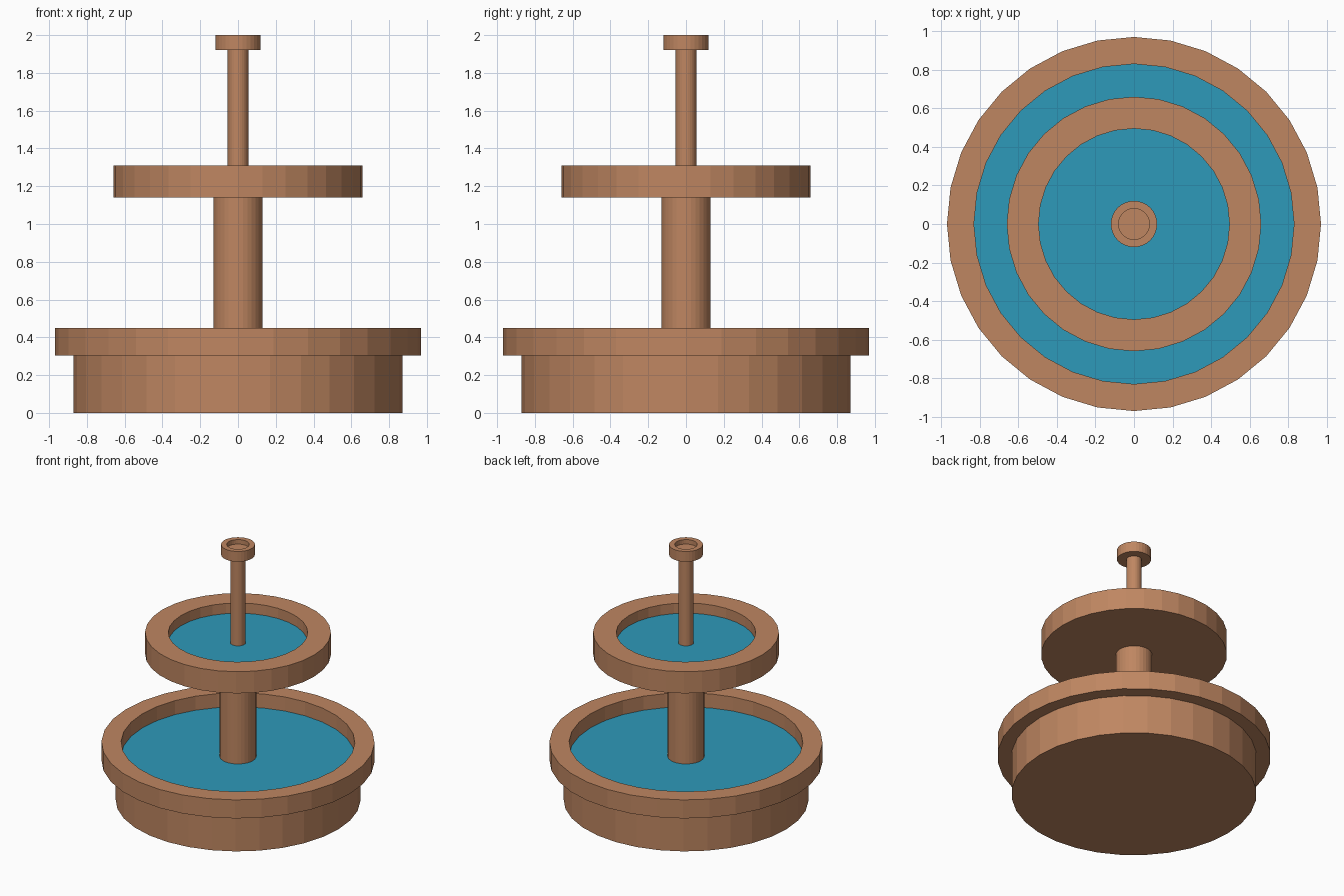
import bpy
import bmesh
from math import cos, sin, tau

if "Cube" in bpy.data.objects:
    bpy.data.objects.remove(bpy.data.objects["Cube"])

SIDES = 32


def material(name, color):
    m = bpy.data.materials.new(name)
    m.diffuse_color = color
    m.use_nodes = True
    m.node_tree.nodes["Principled BSDF"].inputs["Base Color"].default_value = m.diffuse_color
    return m


stone = material("terracotta", (0.52, 0.24, 0.12, 1))
blue = material("water_blue", (0.027, 0.32, 0.49, 1))


def lathe(name, profile, mat):
    """Spin (radius, z) points round z; both ends are closed with flat caps."""
    bm = bmesh.new()
    rings = [[bm.verts.new((r * cos(tau * i / SIDES), r * sin(tau * i / SIDES), z))
              for i in range(SIDES)] for r, z in profile]
    for low, high in zip(rings, rings[1:]):
        for i in range(SIDES):
            j = (i + 1) % SIDES
            bm.faces.new((low[i], low[j], high[j], high[i]))
    bm.faces.new(rings[0][::-1])
    bm.faces.new(rings[-1])
    bmesh.ops.recalc_face_normals(bm, faces=bm.faces)
    mesh = bpy.data.meshes.new(name)
    bm.to_mesh(mesh)
    bm.free()
    mesh.materials.append(mat)
    ob = bpy.data.objects.new(name, mesh)
    bpy.context.collection.objects.link(ob)
    return ob


def cylinder(name, r, z0, z1, mat):
    return lathe(name, [(r, z0), (r, z1)], mat)


# Lower basin with overhanging rim
lathe("lower_basin", [(0.87, 0), (0.87, 0.305), (0.97, 0.305), (0.97, 0.45),
                      (0.83, 0.45), (0.83, 0.30)], stone)
cylinder("lower_water", 0.83, 0.30, 0.34, blue)

# Main column
cylinder("column", 0.13, 0.30, 1.14, stone)

# Upper bowl
lathe("upper_bowl", [(0.66, 1.14), (0.66, 1.31), (0.495, 1.31), (0.495, 1.19)], stone)
cylinder("upper_water", 0.495, 1.19, 1.23, blue)

# Spout pipe and hollow cup on top
cylinder("spout_pipe", 0.055, 1.19, 1.92, stone)
lathe("spout_cup", [(0.12, 1.92), (0.12, 2.0), (0.08, 2.0), (0.08, 1.965)], stone)
